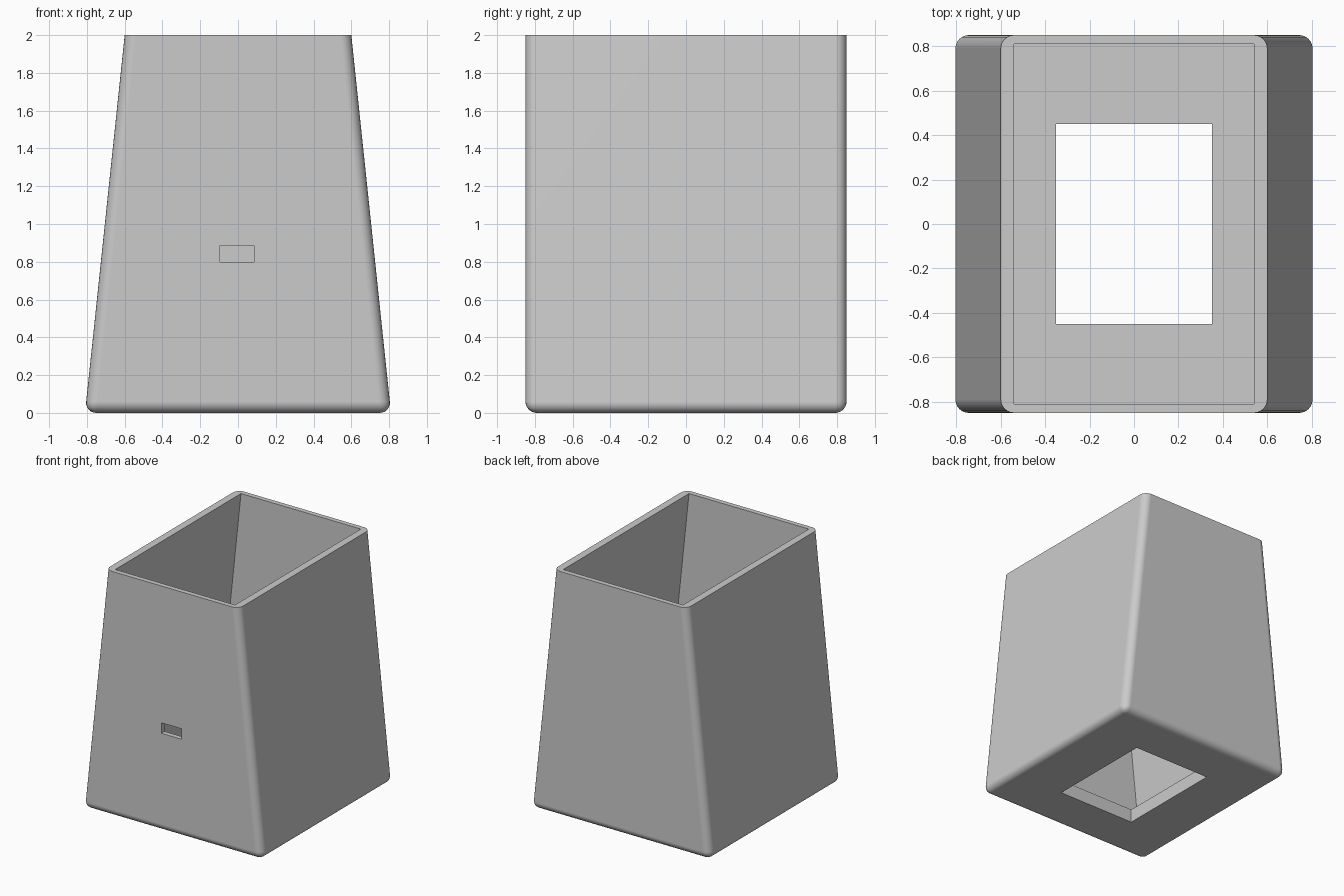
import bpy, bmesh, math

old = bpy.data.objects.get("Cube")
if old:
    bpy.data.objects.remove(old, do_unlink=True)

grey = bpy.data.materials.new("light grey")
grey.use_nodes = True
colour = (0.6, 0.6, 0.6, 1)
grey.diffuse_color = colour
grey.node_tree.nodes["Principled BSDF"].inputs["Base Color"].default_value = colour

SLOPE = 0.105      # outward lean of the two side walls, per unit of height
TOP = 2.0


def tapered_block(name, half_top, half_depth, z0, z1, slope=0.0, x=0.0, y=0.0, radius=0.0):
    """Block whose x sides lean out downwards; all but the top edges may be rounded."""
    bm = bmesh.new()
    bmesh.ops.create_cube(bm, size=2)
    for v in bm.verts:
        low = v.co.z < 0
        half = half_top + (slope * (z1 - z0) if low else 0)
        v.co = (x + v.co.x * half, y + v.co.y * half_depth, z0 if low else z1)
    if radius:
        edges = [e for e in bm.edges if min(v.co.z for v in e.verts) < z1 - 0.01]
        bmesh.ops.bevel(bm, geom=edges, offset=radius, segments=6,
                        profile=0.5, affect='EDGES', clamp_overlap=True)
    bmesh.ops.recalc_face_normals(bm, faces=bm.faces)
    mesh = bpy.data.meshes.new(name)
    bm.to_mesh(mesh)
    bm.free()
    mesh.materials.append(grey)
    obj = bpy.data.objects.new(name, mesh)
    bpy.context.collection.objects.link(obj)
    return obj


# Outer housing with soft corners and a sharp rim
housing = tapered_block("housing", 0.6, 0.85, 0, TOP, SLOPE, radius=0.06)

# Cavity open at the top, floor opening, and cable slot in the front wall
over = 0.1
cutters = [
    tapered_block("cavity_cutter", 0.54 - SLOPE * over, 0.81, 0.11, TOP + over, SLOPE),
    tapered_block("floor_opening_cutter", 0.35, 0.45, -0.1, 0.3),
    tapered_block("front_slot_cutter", 0.09, 0.1, 0.8, 0.885, x=-0.005, y=-0.85),
]
bpy.ops.object.select_all(action='DESELECT')
bpy.context.view_layer.objects.active = housing
housing.select_set(True)
for cutter in cutters:
    cutter.hide_render = True
    mod = housing.modifiers.new(cutter.name, 'BOOLEAN')
    mod.operation = 'DIFFERENCE'
    mod.solver = 'EXACT'
    mod.object = cutter
    bpy.ops.object.modifier_apply(modifier=mod.name)
    bpy.data.objects.remove(cutter, do_unlink=True)

# Smooth rounding with flat-looking large faces
bpy.ops.object.shade_smooth_by_angle(angle=math.radians(30))
weighted = housing.modifiers.new("weighted_normals", 'WEIGHTED_NORMAL')
weighted.keep_sharp = True
